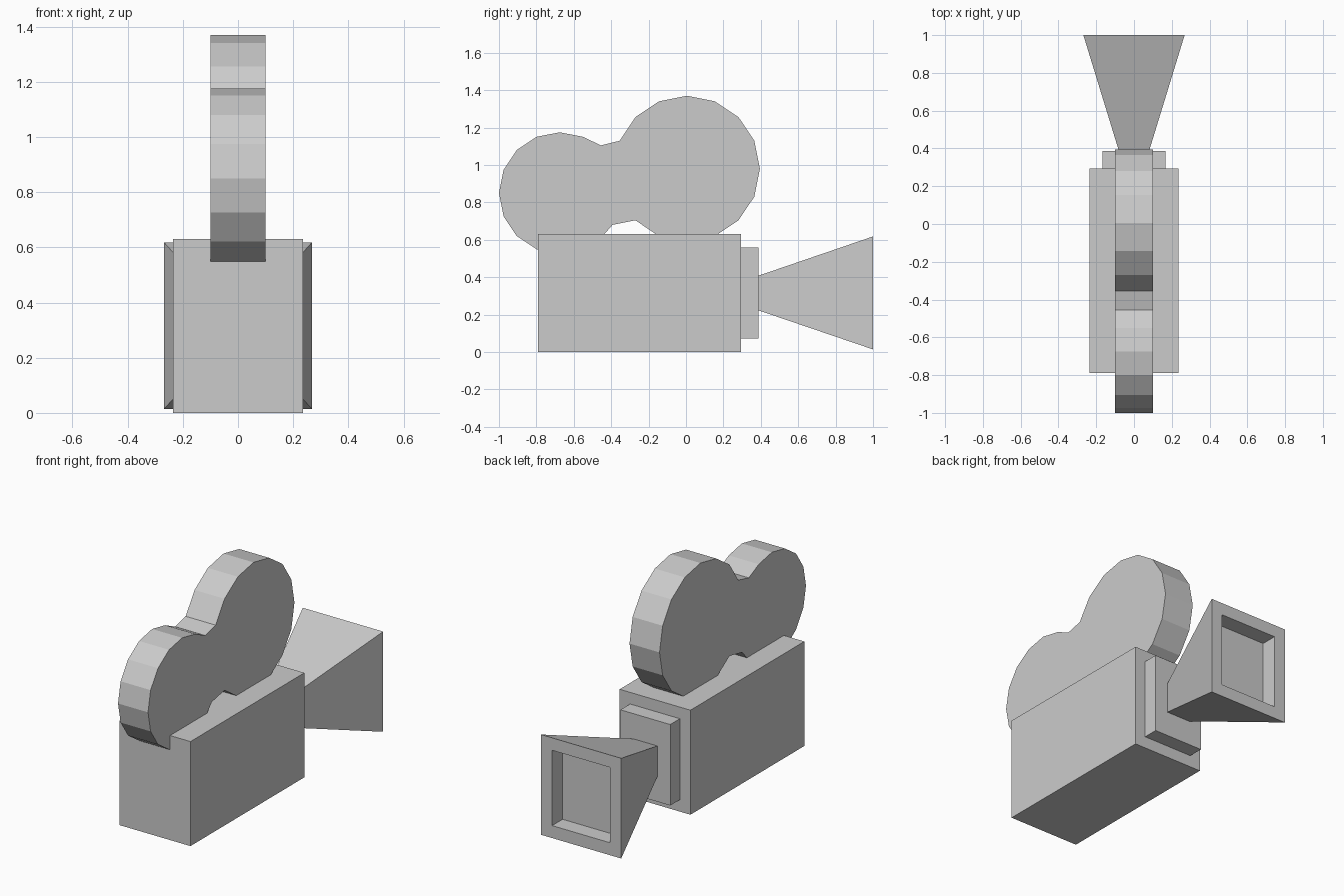
import bpy, bmesh
from math import sin, cos, radians

if "Cube" in bpy.data.objects:
    bpy.data.objects.remove(bpy.data.objects["Cube"])


def make_object(name, bm):
    bmesh.ops.recalc_face_normals(bm, faces=bm.faces[:])
    mesh = bpy.data.meshes.new(name)
    bm.to_mesh(mesh)
    bm.free()
    obj = bpy.data.objects.new(name, mesh)
    bpy.context.collection.objects.link(obj)
    return obj


def tapered_box(near, far):
    """Box between two rectangles (y, half width, bottom z, top z)."""
    bm = bmesh.new()
    rings = [[bm.verts.new(p) for p in ((-w, y, lo), (w, y, lo), (w, y, hi), (-w, y, hi))]
             for y, w, lo, hi in (near, far)]
    a, b = rings
    bm.faces.new(a)
    front = bm.faces.new(b)
    for i in range(4):
        j = (i + 1) % 4
        bm.faces.new((a[i], a[j], b[j], b[i]))
    bmesh.ops.recalc_face_normals(bm, faces=bm.faces[:])
    return bm, front


def arc(cy, cz, r, start, stop):
    """Clockwise run of 16-gon corners, given as corner numbers."""
    return [(cy + r * cos(radians(22.5 * k)), cz + r * sin(radians(22.5 * k)))
            for k in range(start, stop - 1, -1)]


# Camera body and the plate that carries the hood
make_object("camera_body", tapered_box((-0.79, 0.236, 0, 0.63), (0.295, 0.236, 0, 0.63))[0])
make_object("lens_plate", tapered_box((0.295, 0.166, 0.072, 0.56), (0.387, 0.166, 0.072, 0.56))[0])

# Flared lens hood with a straight-sided recess in its front
bm, front = tapered_box((0.387, 0.08, 0.223, 0.408), (1.0, 0.268, 0.014, 0.618))
bmesh.ops.inset_region(bm, faces=[front], thickness=0.075, use_even_offset=True)
floor = bmesh.ops.extrude_discrete_faces(bm, faces=[front])["faces"][0]
bmesh.ops.translate(bm, verts=floor.verts[:], vec=(0, -0.1, 0))
make_object("lens_hood", bm)

# Film magazine: two joined 16-sided reels in one outline
outline = (arc(-0.675, 0.85, 0.325, 14, 3) [::-1] and
           arc(-0.675, 0.85, 0.325, 14, 3)[::-1])[::-1]
rear_reel = arc(-0.675, 0.85, 0.325, 14, 3)[::-1]      # top round the back to the bottom
front_reel = arc(0.005, 0.98, 0.39, 7, -6)[::-1]       # bottom round the front to the top
outline = rear_reel + [(-0.393, 0.68)] + front_reel + [(-0.455, 1.105)]
bm = bmesh.new()
side = bm.faces.new([bm.verts.new((-0.1, y, z)) for y, z in outline])
wall = bmesh.ops.extrude_face_region(bm, geom=[side], use_keep_orig=True)["geom"]
bmesh.ops.translate(bm, verts=[v for v in wall if isinstance(v, bmesh.types.BMVert)], vec=(0.2, 0, 0))
make_object("film_magazine", bm)
